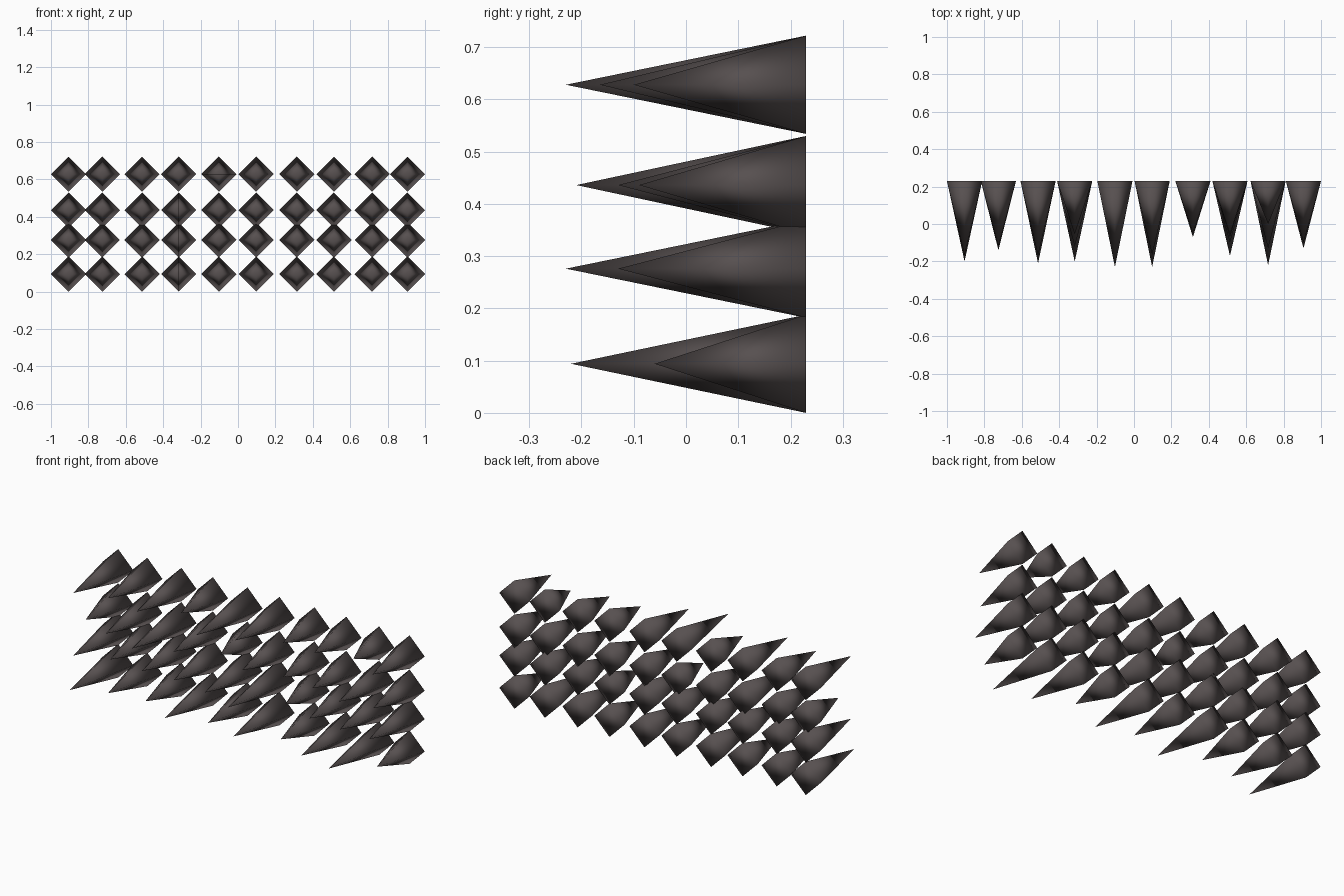
import bpy, bmesh
from mathutils import Vector

cube = bpy.data.objects.get("Cube")
if cube:
    bpy.data.objects.remove(cube, do_unlink=True)

# One dark warm grey for every spike
mat = bpy.data.materials.new("dark warm grey")
mat.use_nodes = True
colour = (0.095, 0.08, 0.08, 1.0)
mat.diffuse_color = colour
mat.node_tree.nodes["Principled BSDF"].inputs["Base Color"].default_value = colour

BACK = 0.23      # plane shared by all spike bases
RADIUS = 0.094   # half diagonal of the diamond base
COLUMNS = [-0.906, -0.725, -0.513, -0.317, -0.102, 0.097, 0.315, 0.513, 0.717, 0.906]

# Row height -> spike length for each column
ROWS = {
    0.094: [.43, .35, .32, .43, .35, .41, .30, .40, .45, .29],
    0.276: [.40, .33, .35, .35, .38, .46, .26, .33, .35, .36],
    0.436: [.29, .37, .44, .35, .24, .33, .28, .30, .36, .32],
    0.628: [.40, .35, .40, .285, .46, .395, .28, .285, .23, .33],
}


def spike(name, x, z, length):
    """Four-sided smooth spike with a diamond base, pointing forward."""
    bm = bmesh.new()
    base = [bm.verts.new((dx * RADIUS, 0, dz * RADIUS))
            for dx, dz in ((1, 0), (0, 1), (-1, 0), (0, -1))]
    tip = bm.verts.new((0, -length, 0))
    bm.faces.new(base)
    for i in range(4):
        bm.faces.new((base[i], base[(i + 1) % 4], tip))
    bmesh.ops.recalc_face_normals(bm, faces=bm.faces)
    for face in bm.faces:
        face.smooth = True
    mesh = bpy.data.meshes.new(name)
    bm.to_mesh(mesh)
    bm.free()
    mesh.materials.append(mat)
    obj = bpy.data.objects.new(name, mesh)
    obj.location = Vector((x, BACK, z))
    bpy.context.collection.objects.link(obj)


# Grid of spikes
for r, (z, lengths) in enumerate(ROWS.items(), 1):
    for c, (x, length) in enumerate(zip(COLUMNS, lengths), 1):
        spike(f"spike_row{r}_column{c}", x, z, length)
